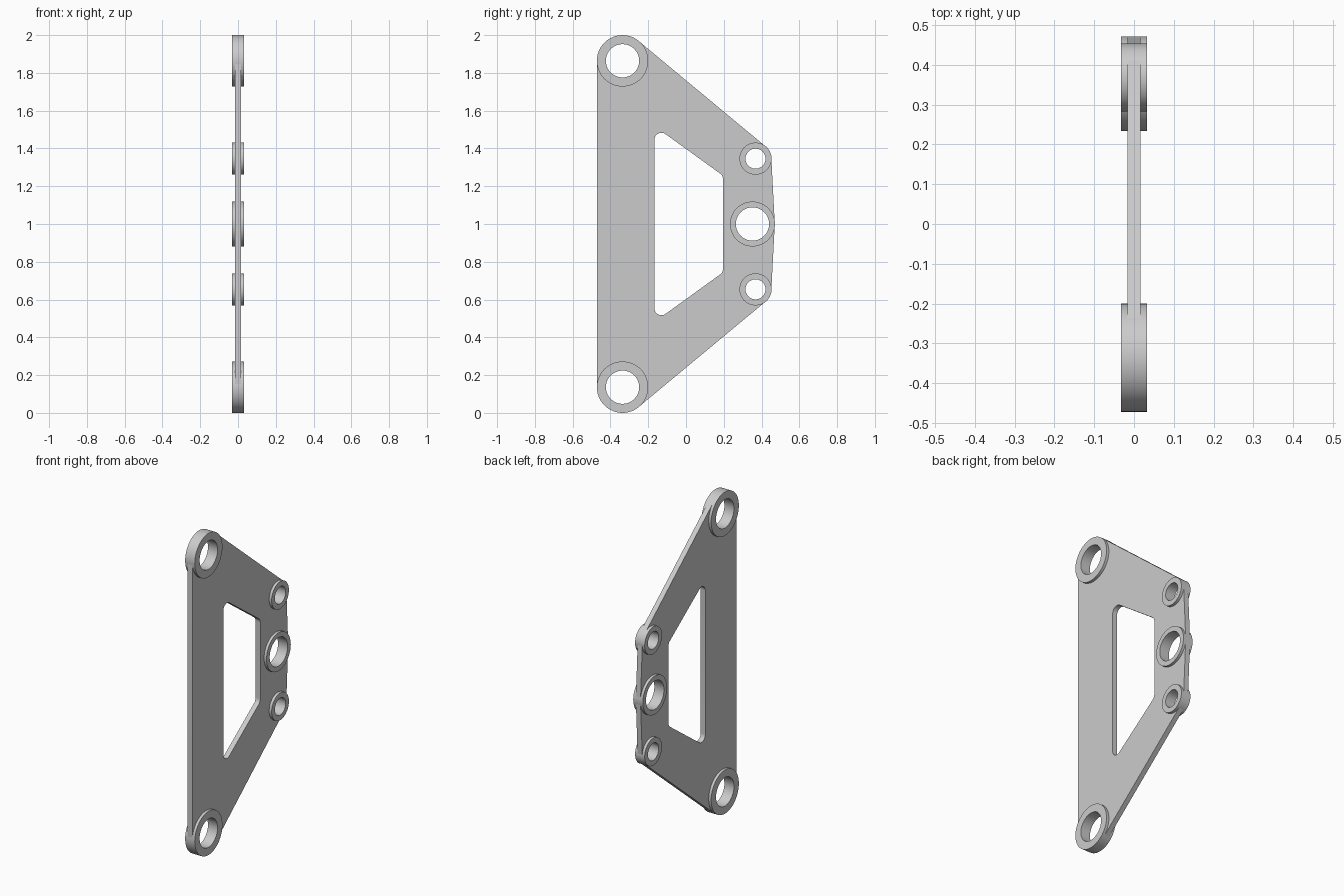
import bpy, bmesh
from math import sin, cos, tau
from mathutils import Matrix, geometry

if "Cube" in bpy.data.objects:
    bpy.data.objects.remove(bpy.data.objects["Cube"], do_unlink=True)

metal = bpy.data.materials.new("light_grey_metal")
metal.use_nodes = True
GREY = (0.6, 0.6, 0.6, 1)
metal.diffuse_color = GREY
metal.node_tree.nodes["Principled BSDF"].inputs["Base Color"].default_value = GREY

# Sketch plane (u, v) -> world (y, z), thickness along x
TO_SIDE = Matrix(((0, 0, 1, 0), (1, 0, 0, 0), (0, 1, 0, 0), (0, 0, 0, 1)))


def circle(y, z, r, n=64):
    return [(y + r * cos(tau * i / n), z + r * sin(tau * i / n)) for i in range(n)]


def wrap(circles):
    """Outline of a belt stretched around circles."""
    pts = [p for c in circles for p in circle(*c)]
    return [pts[i] for i in geometry.convex_hull_2d(pts)]


def extrude(name, loops, half):
    """Solid plate from an outer loop and hole loops."""
    curve = bpy.data.curves.new(name + "_sketch", "CURVE")
    curve.dimensions = "2D"
    curve.fill_mode = "BOTH"
    curve.extrude = half
    for loop in loops:
        spline = curve.splines.new("POLY")
        spline.points.add(len(loop) - 1)
        for point, (u, v) in zip(spline.points, loop):
            point.co = (u, v, 0, 1)
        spline.use_cyclic_u = True
    sketch = bpy.data.objects.new(name + "_sketch", curve)
    bpy.context.collection.objects.link(sketch)
    bpy.context.view_layer.update()
    mesh = bpy.data.meshes.new_from_object(
        sketch.evaluated_get(bpy.context.evaluated_depsgraph_get()))
    bpy.data.objects.remove(sketch, do_unlink=True)
    bm = bmesh.new()
    bm.from_mesh(mesh)
    bmesh.ops.remove_doubles(bm, verts=bm.verts, dist=1e-5)
    bmesh.ops.recalc_face_normals(bm, faces=bm.faces)
    bm.transform(TO_SIDE)
    bm.to_mesh(mesh)
    bm.free()
    mesh.name = name
    mesh.materials.clear()
    mesh.materials.append(metal)
    obj = bpy.data.objects.new(name, mesh)
    bpy.context.collection.objects.link(obj)
    bpy.ops.object.select_all(action="DESELECT")
    obj.select_set(True)
    bpy.context.view_layer.objects.active = obj
    bpy.ops.object.shade_smooth_by_angle(angle=0.6)


# Bosses: name, y, z, outer radius, bore radius
bosses = [("middle_boss", 0.352, 1.0, 0.119, 0.088)]
for side, s in (("upper", 1), ("lower", -1)):
    bosses.append((side + "_end_boss", -0.336, 1 + 0.864 * s, 0.136, 0.088))
    bosses.append((side + "_small_boss", 0.368, 1 + 0.346 * s, 0.085, 0.053))

for name, y, z, outer, bore in bosses:
    extrude(name, [circle(y, z, outer), circle(y, z, bore)], 0.033)

# Web plate: wraps the bosses, with a rounded window and clearance at the bores
outline = wrap([(y, z, outer - 0.001) for _, y, z, outer, _ in bosses])
window = wrap([(y, 1 + dz * s, 0.037)
               for y, dz in ((-0.13, 0.446), (0.159, 0.237)) for s in (1, -1)])
clearances = [circle(y, z, (outer + bore) / 2) for _, y, z, outer, bore in bosses]
extrude("web_plate", [outline, window] + clearances, 0.016)
